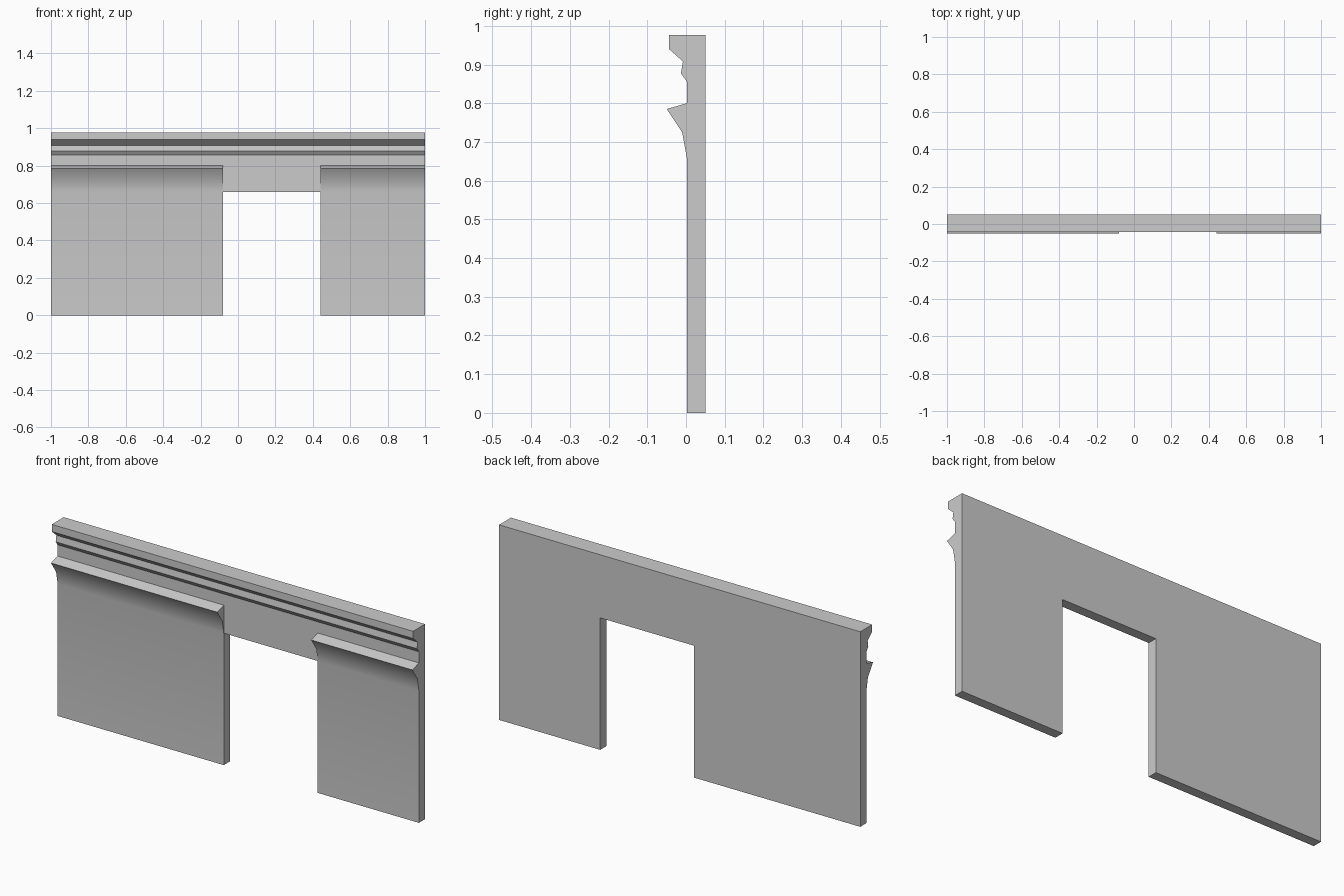
import bpy, bmesh

if "Cube" in bpy.data.objects:
    bpy.data.objects.remove(bpy.data.objects["Cube"])

# Wall profile pieces as (y, z)
FACE, BACK, TOP, HEAD = 0.002, 0.05, 0.976, 0.66
cornice = [(BACK, HEAD), (BACK, TOP), (-0.044, TOP), (-0.044, 0.94), (-0.008, 0.908),
           (-0.013, 0.877), (FACE, 0.856), (FACE, 0.80)]
ledge = [(FACE, 0.80), (-0.05, 0.785), (-0.01, 0.725), (FACE, HEAD)]
foot = [(FACE, HEAD), (FACE, 0), (BACK, 0), (BACK, HEAD)]
door_left, door_right = -0.08, 0.44

bm = bmesh.new()


def add_face(points):
    bm.faces.new([bm.verts.new(p) for p in points])


def strip(path, x0, x1):
    for (ya, za), (yb, zb) in zip(path, path[1:]):
        add_face([(x0, ya, za), (x1, ya, za), (x1, yb, zb), (x0, yb, zb)])


def cap(outline, x):
    add_face([(x, y, z) for y, z in outline])


# Piers with ledge on both sides of the doorway
for outer, inner in ((-1, door_left), (1, door_right)):
    strip(cornice + ledge[1:] + foot[1:], outer, inner)
    cap(cornice + ledge[1:] + foot[1:-1], outer)
    cap(ledge, inner)
    cap(foot, inner)

# Lintel over the doorway, cornice running through
strip(cornice + [(FACE, HEAD), (BACK, HEAD)], door_left, door_right)

bmesh.ops.remove_doubles(bm, verts=bm.verts, dist=1e-5)
bmesh.ops.recalc_face_normals(bm, faces=bm.faces)
# Merge the coplanar back and cornice strips
mesh = bpy.data.meshes.new("doorway_wall")
bm.to_mesh(mesh)
bm.free()

wall = bpy.data.objects.new("doorway_wall", mesh)
bpy.context.collection.objects.link(wall)
bpy.context.view_layer.objects.active = wall
wall.select_set(True)
bpy.ops.object.shade_smooth_by_angle(angle=0.5236)
